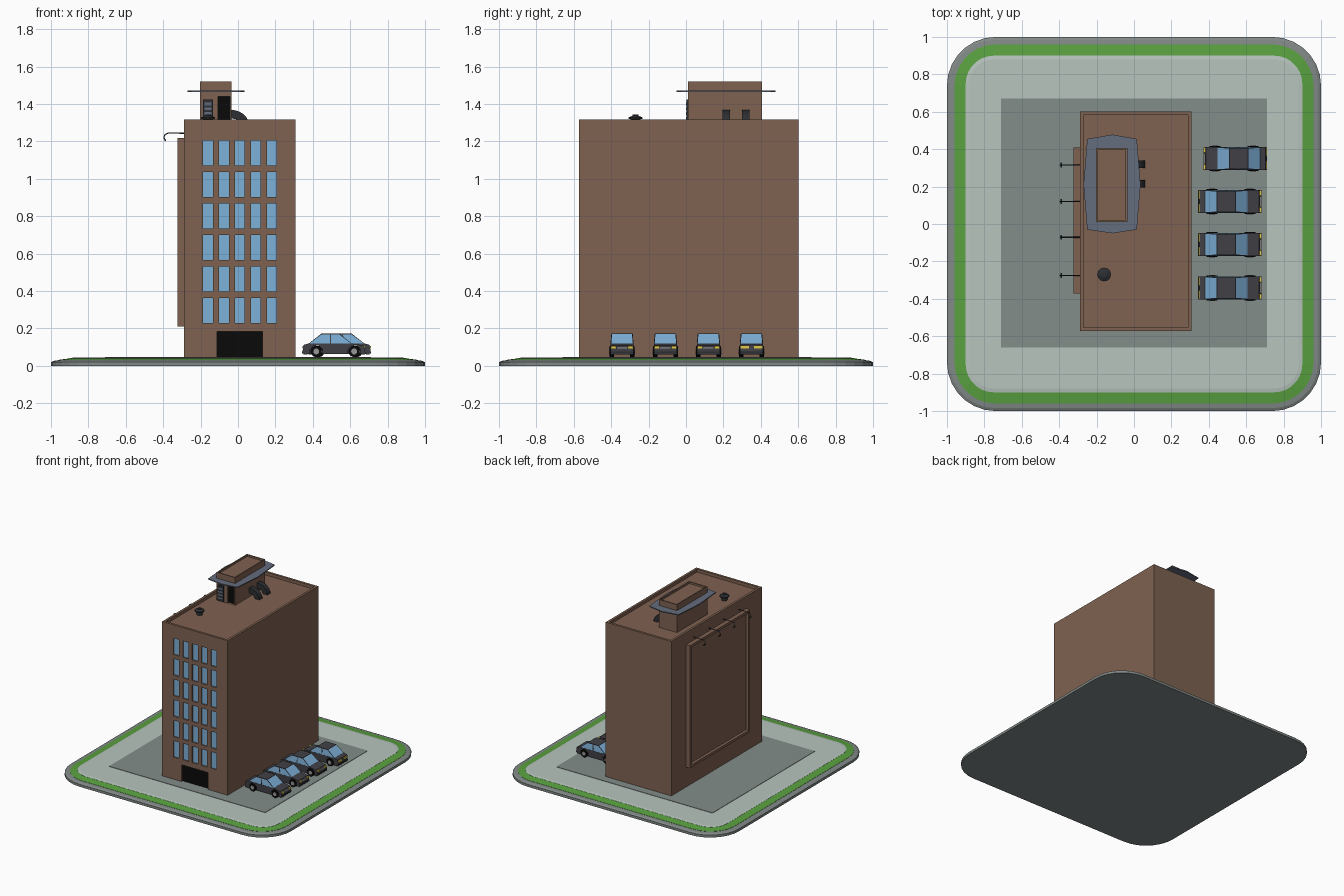
import bpy, bmesh, math
from mathutils import Vector, Matrix

if "Cube" in bpy.data.objects:
    bpy.data.objects.remove(bpy.data.objects["Cube"])


def mat(name, r, g, b):
    m = bpy.data.materials.new(name)
    m.diffuse_color = (*[(c / 255) ** 2.2 for c in (r, g, b)], 1)
    m.use_nodes = True
    m.node_tree.nodes["Principled BSDF"].inputs["Base Color"].default_value = m.diffuse_color
    return m


BROWN = mat("brown_wall", 126, 98, 82)
GLASS = mat("blue_glass", 125, 175, 215)
BLACK = mat("black", 18, 18, 18)
DARK = mat("dark_metal", 48, 50, 54)
CAR = mat("car_paint", 66, 66, 72)
SLATE = mat("slate", 100, 108, 124)
YELLOW = mat("yellow_light", 225, 200, 70)
HUB = mat("hub_grey", 150, 150, 150)
KERB = mat("kerb_grey", 128, 136, 134)
GREEN = mat("grass", 90, 160, 66)
PAVING = mat("paving", 182, 196, 188)
ASPHALT = mat("asphalt", 130, 140, 137)


def finish(name, bm, *mats):
    bmesh.ops.recalc_face_normals(bm, faces=bm.faces)
    me = bpy.data.meshes.new(name)
    bm.to_mesh(me)
    bm.free()
    for m in mats:
        me.materials.append(m)
    ob = bpy.data.objects.new(name, me)
    bpy.context.collection.objects.link(ob)
    return ob


def add_box(bm, lo, hi):
    lo, hi = Vector(lo), Vector(hi)
    m = Matrix.Translation((lo + hi) / 2) @ Matrix.Diagonal((*(hi - lo), 1))
    bmesh.ops.create_cube(bm, size=1, matrix=m)


def boxes(name, spans, m):
    bm = bmesh.new()
    for lo, hi in spans:
        add_box(bm, lo, hi)
    return finish(name, bm, m)


def loft(name, rings, m):
    """Closed solid through rings of 3D points."""
    bm = bmesh.new()
    vs = [[bm.verts.new(p) for p in r] for r in rings]
    n = len(vs[0])
    for a, b in zip(vs, vs[1:]):
        for i in range(n):
            bm.faces.new((a[i], a[(i + 1) % n], b[(i + 1) % n], b[i]))
    bm.faces.new(vs[0])
    bm.faces.new(vs[-1])
    return finish(name, bm, m)


def side_prism(name, pts, y0, y1, m):
    return loft(name, [[(x, y, z) for x, z in pts] for y in (y0, y1)], m)


def turned(name, profile, cx, cy, n, m):
    return loft(name, [[(cx + r * math.cos(2 * math.pi * i / n),
                         cy + r * math.sin(2 * math.pi * i / n), z) for i in range(n)]
                       for r, z in profile], m)


def recessed_box(name, lo, hi, normal, rim, depth, m):
    """Box with one face sunk inside a rim."""
    bm = bmesh.new()
    add_box(bm, lo, hi)
    bmesh.ops.recalc_face_normals(bm, faces=bm.faces)
    normal = Vector(normal)
    f = next(f for f in bm.faces if f.normal.dot(normal) > 0.9)
    bmesh.ops.inset_region(bm, faces=[f], thickness=rim)
    inner = bmesh.ops.extrude_discrete_faces(bm, faces=[f])["faces"][0]
    bmesh.ops.translate(bm, verts=inner.verts, vec=-normal * depth)
    return finish(name, bm, m)


def cut(target, spans, name):
    c = boxes(name, spans, None)
    c.hide_render = True
    c.display_type = 'WIRE'
    mod = target.modifiers.new("openings", 'BOOLEAN')
    mod.object, mod.operation, mod.solver = c, 'DIFFERENCE', 'EXACT'
    bpy.context.view_layer.objects.active = target
    bpy.ops.object.modifier_apply(modifier=mod.name)
    bpy.data.objects.remove(c)


# Ground: rounded kerb, grass strip, paving, parking surface
def rounded(half, r, z, seg=7):
    pts = []
    for k, (sx, sy) in enumerate(((1, 1), (-1, 1), (-1, -1), (1, -1))):
        for i in range(seg + 1):
            a = math.pi / 2 * (k + i / seg)
            pts.append((sx * (half - r) + r * math.cos(a), sy * (half - r) + r * math.sin(a), z))
    return pts


loft("kerb", [rounded(1, .26, 0), rounded(1, .26, .02), rounded(.985, .245, .027),
              rounded(.955, .22, .031)], KERB)
loft("grass_strip", [rounded(.96, .22, .02), rounded(.96, .22, .032), rounded(.9, .16, .04)], GREEN)
loft("paving", [rounded(.9, .15, .02), rounded(.9, .15, .041), rounded(.88, .13, .044)], PAVING)
boxes("parking_surface", [((-.71, -.66, .03), (.71, .67, .047))], ASPHALT)

# Tower with parapet, recessed windows and entrance
FRONT = -.573
tower = recessed_box("tower", (-.288, FRONT, .04), (.308, .602, 1.316), (0, 0, 1), .027, .025, BROWN)
cells = [(-.186 + .085 * i, .229 + .1685 * j) for i in range(5) for j in range(6)]
cut(tower, [((x, FRONT - .02, z), (x + .052, FRONT + .012, z + .134)) for x, z in cells]
    + [((-.112, FRONT - .02, .046), (.13, FRONT + .02, .185))], "opening_cutter")
boxes("windows", [((x, FRONT + .01, z), (x + .052, FRONT + .0115, z + .134)) for x, z in cells], GLASS)
boxes("entrance", [((-.112, FRONT + .015, .046), (.13, FRONT + .019, .185))], BLACK)

# Rooftop hut with canopy, door and louvre panel
hut = recessed_box("roof_hut", (-.202, .012, 1.285), (-.036, .405, 1.52), (0, 0, 1), .012, .015, BROWN)
cut(hut, [((-.106, 0, 1.292), (-.044, .035, 1.44))], "hut_door_cutter")
boxes("hut_door", [((-.106, .03, 1.292), (-.044, .034, 1.44))], BLACK)
edge = [(-.25, -.03), (-.115, -.05), (.015, -.03), (.035, .21),
        (.015, .455), (-.115, .478), (-.25, .455), (-.27, .21)]
loft("hut_canopy", [[(x, y, z) for x, y in edge] for z in (1.463, 1.471)], SLATE)
boxes("louvre_panel", [((-.187, .003, 1.295), (-.135, .015, 1.425))], DARK)
boxes("louvre_slats", [((-.18, -.001, 1.315 + .026 * i), (-.142, .004, 1.33 + .026 * i))
                       for i in range(4)], SLATE)

# Curved ducts beside the hut and a mushroom vent
arc = [(-.04 + .098 * math.sin(a), 1.29 + .079 * math.cos(a))
       for a in [math.radians(15 * i) for i in range(7)]]
for i, y in enumerate((.214, .319)):
    side_prism(f"roof_duct_{i + 1}", arc + [(.02, 1.29), (.005, 1.315), (-.04, 1.325)],
               y - .02, y + .02, DARK)
turned("roof_vent", [(.022, 1.288), (.022, 1.318), (.037, 1.32), (.037, 1.328),
                     (.015, 1.338), (.015, 1.344)], -.16, -.27, 12, DARK)

# Billboard on the left wall with bent lamps
recessed_box("billboard", (-.323, -.372, .21), (-.287, .41, 1.217), (-1, 0, 0), .03, .024, BROWN)
for i, y in enumerate((-.275, -.071, .12, .315)):
    cu = bpy.data.curves.new("lamp_arm", 'CURVE')
    cu.dimensions = '3D'
    cu.bevel_depth, cu.bevel_resolution, cu.use_fill_caps = .003, 0, True
    path = [(-.285, 1.244), (-.376, 1.244), (-.39, 1.237), (-.396, 1.222), (-.39, 1.207)]
    sp = cu.splines.new('POLY')
    sp.points.add(len(path) - 1)
    for p, (x, z) in zip(sp.points, path):
        p.co = (x, y, z, 1)
    cu.materials.append(DARK)
    bpy.context.collection.objects.link(bpy.data.objects.new(f"lamp_arm_{i + 1}", cu))
    boxes(f"lamp_head_{i + 1}", [((-.393, y - .013, 1.203), (-.385, y + .013, 1.21))], DARK)

# Car at the origin, nose towards +x: body with wheel arches
AXLES, WZ, WR = (.108, -.095), .077, .03
prof = [(-.162, .062), (-.1675, .08), (-.163, .112), (-.135, .12), (.095, .12), (.155, .109),
        (.1675, .095), (.165, .062)]
for ax in AXLES:
    prof += [(ax + .035 * math.cos(a), WZ + .035 * math.sin(a))
             for a in [math.radians(-25 + 46 * k) for k in range(6)]]
parts = [side_prism("car_body", prof, -.062, .062, CAR)]

# Car cabin: dark pillars with inset glass
bm = bmesh.new()
add_box(bm, (-.136, -.061, .118), (.096, .061, .172))
for v in bm.verts:
    if v.co.z > .15:
        v.co.x = -.068 if v.co.x < 0 else .03
        v.co.y *= .92
bmesh.ops.recalc_face_normals(bm, faces=bm.faces)
panes = [f for f in bm.faces if abs(f.normal.z) < .95]
bmesh.ops.inset_individual(bm, faces=panes, thickness=.005)
for f in panes:
    f.material_index = 1
parts.append(finish("car_cabin", bm, CAR, GLASS))
parts.append(loft("car_door_pillars", [[(-.021, s * y, z), (-.015, s * y, z), (-.015, -s * y, z), (-.021, -s * y, z)]
                                       for s, y, z in ((1, .062, .119), (1, .0575, .17))], CAR))

# Car wheels, hubs, lights and grille
for name, r, w, m in (("car_wheels", WR, .067, BLACK), ("car_hubs", .016, .0685, HUB)):
    bm = bmesh.new()
    for ax in AXLES:
        for s in (-1, 1):
            bmesh.ops.create_cone(bm, cap_ends=True, segments=14, radius1=r, radius2=r, depth=.024,
                                  matrix=Matrix.Translation((ax, s * (w - .012), WZ))
                                  @ Matrix.Rotation(math.pi / 2, 4, 'X'))
    parts.append(finish(name, bm, m))
parts.append(boxes("car_lights", [((.15, s * .046 - .013, .092), (.169, s * .046 + .013, .105)) for s in (-1, 1)]
                   + [((-.169, s * .036 - .023, .092), (-.15, s * .036 + .023, .107)) for s in (-1, 1)], YELLOW))
parts.append(boxes("car_grille", [((.15, -.028, .092), (.1685, .028, .102))], HUB))
parts.append(boxes("car_bumpers", [((-.17, -.06, .066), (-.15, .06, .078)),
                                   ((.15, -.06, .066), (.17, .06, .078))], DARK))
bpy.ops.object.select_all(action='DESELECT')
for p in parts:
    p.select_set(True)
bpy.context.view_layer.objects.active = parts[0]
bpy.ops.object.join()
car = parts[0]
car.name = "parked_car_1"

# Row of four cars, the last one facing the tower
for i, (x, y, turn) in enumerate(((.513, -.342, 0), (.513, -.11, 0), (.513, .12, 0), (.541, .35, math.pi))):
    c = car if i == 0 else bpy.data.objects.new(f"parked_car_{i + 1}", car.data)
    if i:
        bpy.context.collection.objects.link(c)
    c.location = (x, y, 0)
    c.rotation_euler.z = turn
